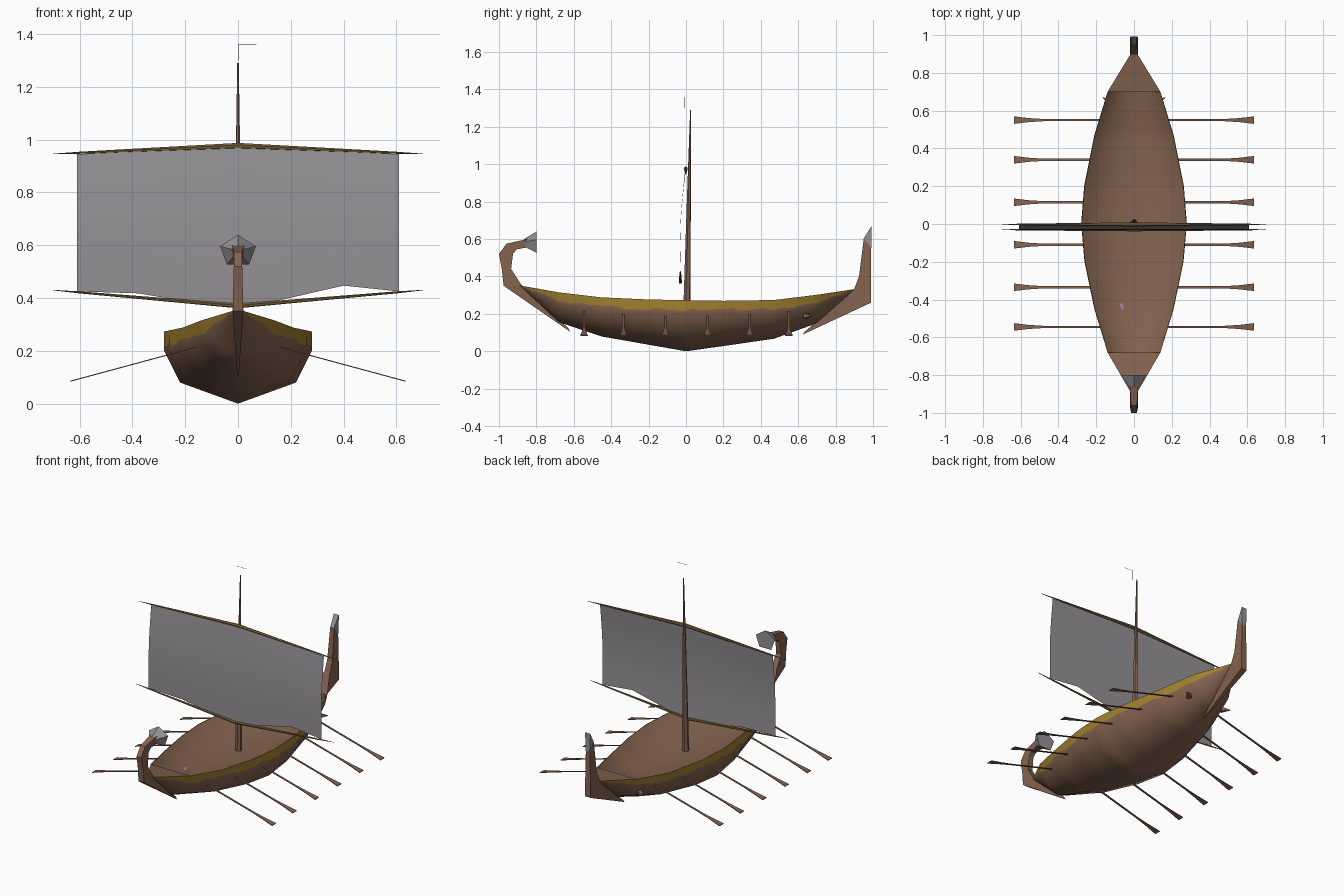
import bpy, bmesh, math, random
from mathutils import Vector

if "Cube" in bpy.data.objects:
    bpy.data.objects.remove(bpy.data.objects["Cube"])

random.seed(4)


def material(name, rgb):
    m = bpy.data.materials.new(name)
    m.diffuse_color = (*rgb, 1)
    m.use_nodes = True
    m.node_tree.nodes["Principled BSDF"].inputs["Base Color"].default_value = m.diffuse_color
    return m


WOOD = material("brown wood", (0.235, 0.127, 0.08))
GOLD = material("worn gold", (0.36, 0.22, 0.03))
GREY = material("grey cloth", (0.30, 0.285, 0.30))
BRONZE = material("tarnished gold", (0.20, 0.125, 0.04))


def make(name, verts, faces, mats, smooth=0, rule=None, recalc=True):
    me = bpy.data.meshes.new(name)
    me.from_pydata([tuple(v) for v in verts], [], faces)
    for m in mats:
        me.materials.append(m)
    if rule:
        for i, p in enumerate(me.polygons):
            p.material_index = rule(i)
    bm = bmesh.new()
    bm.from_mesh(me)
    bmesh.ops.remove_doubles(bm, verts=bm.verts, dist=1e-5)
    if recalc:
        bmesh.ops.recalc_face_normals(bm, faces=bm.faces)
    bm.to_mesh(me)
    bm.free()
    ob = bpy.data.objects.new(name, me)
    bpy.context.collection.objects.link(ob)
    if smooth:
        bpy.ops.object.select_all(action='DESELECT')
        ob.select_set(True)
        bpy.context.view_layer.objects.active = ob
        bpy.ops.object.shade_smooth_by_angle(angle=math.radians(smooth))
    return ob


def loft(name, rings, mats, closed=True, caps=True, **kw):
    """Skin a list of equal-length point rings."""
    n = len(rings[0])
    verts = [p for r in rings for p in r]
    faces = [(i * n + j, i * n + (j + 1) % n, (i + 1) * n + (j + 1) % n, (i + 1) * n + j)
             for i in range(len(rings) - 1) for j in range(n if closed else n - 1)]
    if closed and caps:
        faces += [tuple(range(n)), tuple(range((len(rings) - 1) * n, len(rings) * n))]
    return make(name, verts, faces, mats, **kw)


def rod(name, points, radii, mat, sides=6, smooth=0):
    d = (Vector(points[-1]) - Vector(points[0])).normalized()
    u = d.orthogonal().normalized()
    v = d.cross(u)
    rings = [[Vector(p) + r * (math.cos(a) * u + math.sin(a) * v)
              for a in [2 * math.pi * k / sides for k in range(sides)]]
             for p, r in zip(points, radii)]
    return loft(name, rings, [mat], smooth=smooth)


# Hull stations: y, keel z, chine x z, side x z, rim x z
STATIONS = [
    (-0.89, 0.345, 0.006, 0.346, 0.014, 0.348, 0.018, 0.352),
    (-0.68, 0.155, 0.075, 0.185, 0.125, 0.25, 0.14, 0.315),
    (-0.45, 0.079, 0.150, 0.130, 0.205, 0.215, 0.21, 0.288),
    (-0.20, 0.035, 0.200, 0.095, 0.260, 0.203, 0.262, 0.277),
    (0.00, 0.000, 0.220, 0.080, 0.280, 0.200, 0.280, 0.273),
    (0.20, 0.028, 0.205, 0.090, 0.262, 0.200, 0.264, 0.270),
    (0.47, 0.067, 0.150, 0.120, 0.205, 0.205, 0.21, 0.274),
    (0.70, 0.150, 0.075, 0.180, 0.125, 0.24, 0.14, 0.302),
    (0.90, 0.322, 0.006, 0.324, 0.014, 0.328, 0.018, 0.332)]


def station(y):
    for a, b in zip(STATIONS, STATIONS[1:]):
        if a[0] <= y <= b[0]:
            t = (y - a[0]) / (b[0] - a[0])
            return [p + (q - p) * t for p, q in zip(a, b)]


# Hull shell with a ragged gold band under the rim
STEPS = 6
ys = [a[0] + (b[0] - a[0]) * k / STEPS
      for a, b in zip(STATIONS, STATIONS[1:]) for k in range(STEPS)] + [STATIONS[-1][0]]
rings = []
for y in ys:
    _, kz, cx, cz, sx, sz, rx, rz = station(y)
    f = random.uniform(0.55, 0.8)
    half = [(cx, cz), (sx, sz), (rx + (sx - rx) * f, rz + (sz - rz) * f), (rx, rz)]
    rings.append([(-x, y, z) for x, z in reversed(half)] + [(0, y, kz)] + [(x, y, z) for x, z in half])
loft("hull", rings, [WOOD, GOLD], closed=False, smooth=50,
     rule=lambda i: 1 if i % 8 in (0, 7) else 0)


# Sunken main deck between the bulkheads
def deck_section(y):
    s = station(y)
    w, rz = s[6] - 0.002, s[7] - 0.001
    depth = 0.06 + 0.03 * (1 - (y / 0.7) ** 2)
    return [(w * t, y, rz - depth * (1 - abs(t) ** 2.5)) for t in (-1, -.85, -.6, -.3, 0, .3, .6, .85, 1)]


deck_ys = [y for y in ys if -0.681 < y < 0.701]
loft("main_deck", [deck_section(y) for y in reversed(deck_ys)], [WOOD], closed=False, smooth=60, recalc=False)

# Bulkheads and raised end decks
for tag, y0, y1 in (("bow", -0.68, -0.89), ("stern", 0.70, 0.90)):
    s, e = station(y0), station(y1)
    make(tag + "_bulkhead", deck_section(y0), [tuple(range(9))], [WOOD])
    make(tag + "_deck", [(-s[6], y0, s[7]), (s[6], y0, s[7]), (e[6], y1, e[7]), (-e[6], y1, e[7])],
         [(0, 1, 2, 3) if tag == "stern" else (3, 2, 1, 0)], [WOOD], recalc=False)


# Posts: each row is outer y z, inner y z, half width
def post(name, rows):
    loft(name, [[(-w, oy, oz), (w, oy, oz), (w, iy, iz), (-w, iy, iz)] for oy, oz, iy, iz, w in rows], [WOOD])


post("bow_post", [(-0.62, 0.105, -0.63, 0.125, 0.003), (-0.975, 0.35, -0.88, 0.355, 0.02),
                  (-0.985, 0.44, -0.935, 0.44, 0.018), (-1.0, 0.52, -0.925, 0.52, 0.016),
                  (-0.96, 0.575, -0.905, 0.545, 0.016), (-0.85, 0.60, -0.85, 0.555, 0.022)])
post("stern_post", [(0.625, 0.09, 0.635, 0.105, 0.003), (0.99, 0.26, 0.90, 0.335, 0.02),
                    (0.99, 0.40, 0.925, 0.40, 0.018), (0.99, 0.56, 0.95, 0.60, 0.014)])

# Flared five-sided flower on the bow post
ring = [[(r * math.sin(a), y, z + r * 0.88 * math.cos(a)) for a in [2 * math.pi * k / 5 for k in range(5)]]
        for y, r, z in ((-0.865, 0.026, 0.578), (-0.80, 0.071, 0.577))]
loft("bow_flower", ring, [GREY])

# Grey finial on the stern post
loft("stern_finial", [[(x * s, y, z) for y, z, s in ((0.948, 0.60, 0.7), (0.992, 0.55, 0.8), (0.992, 0.67, 1))]
                      for x in (-0.018, 0.018)], [GREY])

# Mast, yards and masthead wires
rod("mast", [(0, 0.004, 0.17), (0, 0.015, 0.80), (0, 0.025, 1.29)], [0.021, 0.011, 0.003], WOOD, 6, 40)
for name, y, zc, ze, r, mat in (("upper_yard", -0.002, 0.977, 0.946, 0.011, BRONZE),
                                ("lower_yard", -0.03, 0.37, 0.43, 0.009, BRONZE)):
    rod(name, [(-0.70, y, ze), (-0.6, y, ze + (zc - ze) / 7), (0, y, zc),
               (0.6, y, ze + (zc - ze) / 7), (0.70, y, ze)], [0.001, 0.004, r, 0.004, 0.001], mat, 6)
for axis, end in (("side", (0.07, -0.01, 1.36)), ("down", (0, -0.01, 1.30))):
    rod("masthead_wire_" + axis, [(0, -0.01, 1.36), end], [0.001, 0.001], WOOD, 3)

# Sail, gently bellied forward, with an uneven foot
FOOT = [(-0.61, 0.425), (-0.38, 0.418), (-0.2, 0.388), (0, 0.375), (0.15, 0.39), (0.4, 0.447), (0.61, 0.425)]
rows = []
for k in range(9):
    t = k / 8
    rows.append([(x, -0.004 - 0.025 * t - 0.012 * math.sin(math.pi * t),
                  (0.975 - 0.03 * abs(x) / 0.61) * (1 - t) + z * t) for x, z in FOOT])
loft("sail", rows, [GREY], closed=False, smooth=60)

# Oars: flat shafts with flared blades, mirrored to both sides
for i, y in enumerate((-0.545, -0.335, -0.11, 0.115, 0.34, 0.55)):
    inner = station(y)[4] - 0.015
    for side, s in (("right", 1), ("left", -1)):
        rings = []
        for x, w in ((inner, 0.006), (0.48, 0.006), (0.56, 0.011), (0.635, 0.020)):
            z = 0.085 + (0.635 - x) * 0.27
            rings.append([(s * x, y + a * w, z + b * 0.002) for a, b in ((-1, -1), (1, -1), (1, 1), (-1, 1))])
        loft(f"oar_{side}_{i + 1}", rings, [WOOD])

# Small steering-oar pegs near the stern
for side, s in (("right", 1), ("left", -1)):
    rod("steering_peg_" + side, [(s * 0.12, 0.64, 0.19), (s * 0.165, 0.67, 0.19)], [0.02, 0.002], WOOD, 4)

# Pale patch on the deck
z = deck_section(-0.44)[4][2] + 0.006
make("deck_patch", [(-0.085, -0.465, z), (-0.055, -0.465, z), (-0.055, -0.42, z), (-0.085, -0.42, z)],
     [(0, 1, 2, 3)], [GREY])
